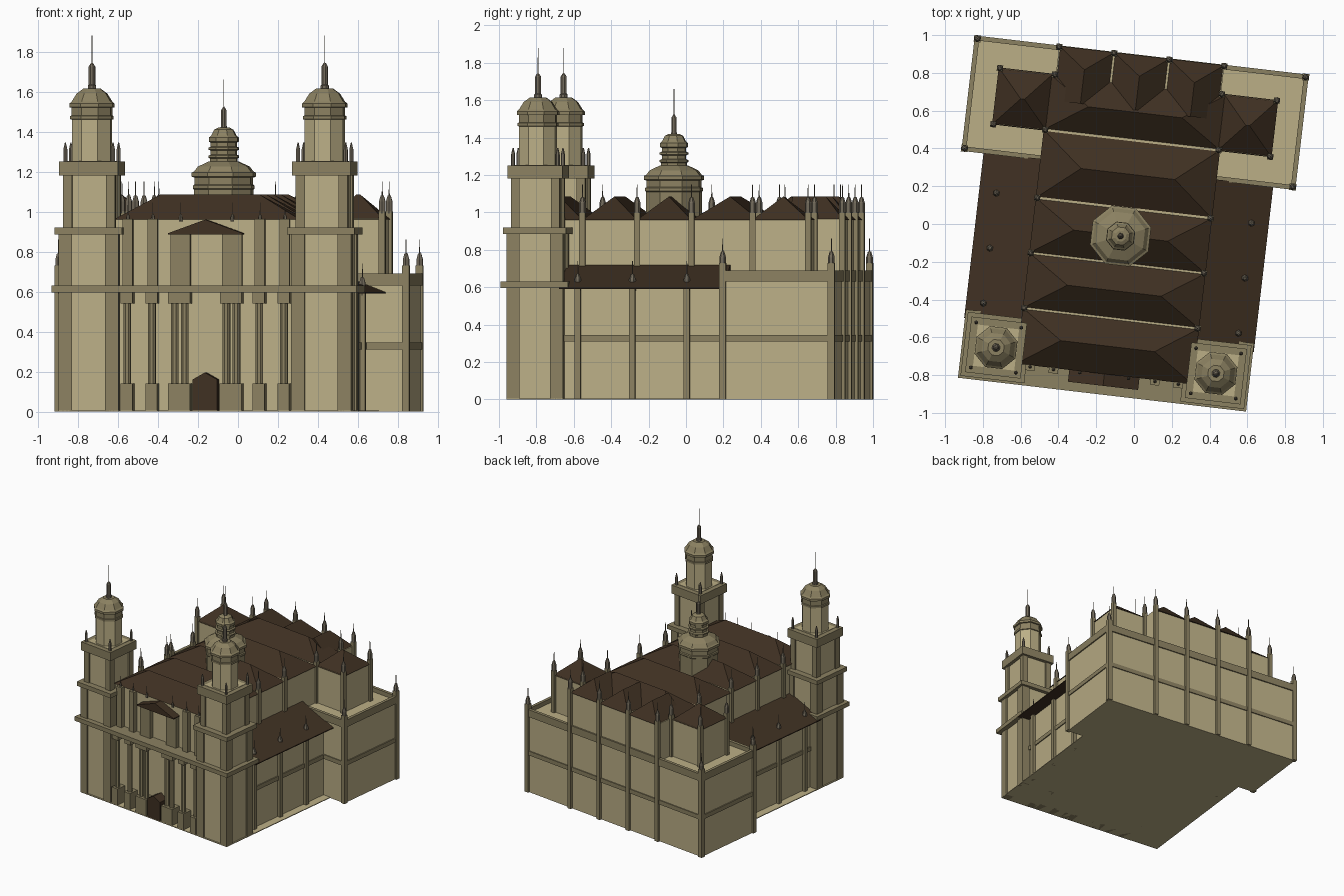
import bpy, bmesh, math
from mathutils import Matrix

if "Cube" in bpy.data.objects:
    bpy.data.objects.remove(bpy.data.objects["Cube"])

# the plan is symmetric about u = 0, then shifted and turned into place
M = Matrix.Rotation(math.radians(-6.7), 4, 'Z') @ Matrix.Translation((-0.063, 0, 0))

def material(name, col):
    m = bpy.data.materials.new(name)
    m.diffuse_color = (*col, 1)
    m.use_nodes = True
    m.node_tree.nodes["Principled BSDF"].inputs["Base Color"].default_value = m.diffuse_color
    return m

STONE = material("pale_stone", (.50, .43, .24))
TRIM = material("dark_stone", (.26, .22, .12))
ROOF = material("roof_tile", (.05, .03, .016))
SPIRE = material("grey_stone", (.17, .145, .105))

def finish(name, bm, mat):
    bmesh.ops.recalc_face_normals(bm, faces=bm.faces)
    bm.transform(M)
    me = bpy.data.meshes.new(name)
    bm.to_mesh(me)
    bm.free()
    me.materials.append(mat)
    bpy.context.collection.objects.link(bpy.data.objects.new(name, me))

def hull(bm, points, faces):
    vs = [bm.verts.new(p) for p in points]
    for f in faces:
        bm.faces.new([vs[i] for i in f])

def boxes(name, mat, items):
    """Each item: u0, u1, v0, v1, z0, z1"""
    bm = bmesh.new()
    for a, b, c, d, e, f in items:
        hull(bm, [(x, y, z) for z in (e, f) for x, y in ((a, c), (b, c), (b, d), (a, d))],
             [(3, 2, 1, 0), (4, 5, 6, 7), (0, 1, 5, 4), (1, 2, 6, 5), (2, 3, 7, 6), (3, 0, 4, 7)])
    finish(name, bm, mat)

def sq(u, v, h, z0, z1):
    return (u - h, u + h, v - h, v + h, z0, z1)

def both(a, b, c, d, e, f):
    return [(a, b, c, d, e, f), (-b, -a, c, d, e, f)]

def lathe(name, mat, centres, profile, n=8):
    """Faceted turned shape; centres are u, v, z offset"""
    bm = bmesh.new()
    for u, v, z0 in centres:
        rings = [[bm.verts.new((u + r * math.cos((i + .5) * math.tau / n),
                                v + r * math.sin((i + .5) * math.tau / n), z0 + z))
                  for i in range(n)] for r, z in profile]
        for lo, hi in zip(rings, rings[1:]):
            for i in range(n):
                bm.faces.new((lo[i], lo[(i + 1) % n], hi[(i + 1) % n], hi[i]))
        bm.faces.new(rings[0][::-1])
        bm.faces.new(rings[-1])
    finish(name, bm, mat)

def hip_roofs(name, items):
    """Each item: u0, u1, v0, v1, ridge start (u, v), ridge end (u, v); ridge along u"""
    bm = bmesh.new()
    for a, b, c, d, p, q in items:
        hull(bm, [(a, c, .96), (b, c, .96), (b, d, .96), (a, d, .96), (*p, 1.085), (*q, 1.085)],
             [(3, 2, 1, 0), (0, 1, 5, 4), (2, 3, 4, 5), (1, 2, 5), (3, 0, 4)])
    finish(name, bm, ROOF)

def prism(name, mat, profile, v0, v1):
    """Front-facing profile of (u, z) extruded along v"""
    bm = bmesh.new()
    n = len(profile)
    hull(bm, [(u, v, z) for v in (v0, v1) for u, z in profile],
         [tuple(range(n)), tuple(range(n, 2 * n))] +
         [(i, (i + 1) % n, (i + 1) % n + n, i + n) for i in range(n)])
    finish(name, bm, mat)

# floor slab and main masses
boxes("floor_slab", STONE, [(-.737, .737, -.886, .3, 0, .006)])
boxes("nave_walls", STONE, [(-.46, .46, -.80, .735, 0, .965), (-.44, .44, .7, .88, 0, .965)])
boxes("aisle_walls", STONE, both(.4, .67, -.65, .3, 0, .61))
boxes("transept_walls", STONE, [(-.88, .88, .288, .883, 0, .655)])
boxes("transept_upper_walls", STONE, both(.44, .735, .441, .735, .6, .965))

# lean-to aisle roofs
for s, side in ((-1, "left"), (1, "right")):
    prism(f"{side}_aisle_roof", ROOF,
          [(s * .44, .59), (s * .772, .59), (s * .772, .597), (s * .46, .72), (s * .44, .72)], -.60, .285)

# hipped roofs over nave bays, transept arms and the rear chapels
bays = [-.807, -.51, -.216, .077, .441, .735]
items = [(-.47, .47, a, b, (-.25, (a + b) / 2), (.25, (a + b) / 2)) for a, b in zip(bays, bays[1:])]
items += [(s * .6 - .145, s * .6 + .145, .436, .74, (s * .6 - .01, .588), (s * .6 + .01, .588)) for s in (-1, 1)]
hip_roofs("bay_roofs", items)
bm = bmesh.new()
for u in (-.293, 0, .293):
    hull(bm, [(u - .1465, .89, .96), (u + .1465, .89, .96), (u + .1465, .60, .96), (u - .1465, .60, .96),
              (u, .78, 1.085), (u, .60, 1.085)],
         [(0, 1, 2, 3), (0, 1, 4), (1, 2, 5, 4), (3, 0, 4, 5), (2, 3, 5)])
finish("chapel_roofs", bm, ROOF)

# horizontal bands and parapets
def ring(h, v0, v1, t, z0, z1):
    return [(-h, h, v0, v0 + t, z0, z1), (-h, h, v1 - t, v1, z0, z1)] + both(h - t, h, v0, v1, z0, z1)
boxes("transept_parapet", TRIM, ring(.89, .278, .893, .025, .63, .69))
boxes("transept_band", TRIM, ring(.888, .28, .891, .025, .31, .345))
boxes("aisle_band", TRIM, both(.6, .678, -.62, .3, .31, .345))

# buttresses with pinnacles
aisle = [(s * .68, v) for s in (-1, 1) for v in bays[1:4]]
nave = [(s * .462, v) for s in (-1, 1) for v in bays[1:5]]
arms = [(s * u, v) for s in (-1, 1) for u, v in ((.738, .438), (.738, .737), (.445, .737))]
rear = [(u, .886) for u in (-.44, -.147, .147, .44)]
corners = [(s * .875, v) for s in (-1, 1) for v in (.293, .878)]
boxes("buttresses", TRIM,
      [sq(u, v, .016, 0, .6) for u, v in aisle] + [sq(u, v, .016, .6, 1.0) for u, v in nave + arms] +
      [sq(u, v, .016, 0, 1.0) for u, v in rear] + [sq(u, v, .018, 0, .73) for u, v in corners])
PIN = [(.018, -.09), (.018, -.03), (.009, 0), (.003, .002), (.002, .07)]
lathe("pinnacles", SPIRE, [(u, v, 1.08) for u, v in nave + arms + rear] +
      [(u, v, .67) for u, v in aisle] + [(u, v, .79) for u, v in corners], PIN, 6)

# bell towers
T = [(s * .586, -.735) for s in (-1, 1)]
boxes("tower_walls", STONE, [sq(u, v, .14, 0, .9) for u, v in T] + [sq(u, v, .12, .9, 1.2) for u, v in T])
posts = []
for u, v in T:
    for i in (-1, 1):
        for j in (-1, 1):
            posts += [sq(u + i * .117, v + j * .117, .034, 0, .9),
                      sq(u + i * .108, v + j * .108, .023, .9, 1.2)]
boxes("tower_corner_posts", TRIM, posts)
boxes("tower_ledges", TRIM, [sq(u, v, h, a, b) for u, v in T
      for h, a, b in ((.182, .595, .63), (.17, .885, .92), (.148, 1.18, 1.25))])
boxes("tower_decks", STONE, [sq(u, v, .11, 1.2, 1.253) for u, v in T])
towers = [(u, v, 0) for u, v in T]
lathe("tower_drums", STONE, towers, [(.105, 1.25), (.105, 1.54)])
lathe("tower_domes", TRIM, towers,
      [(.107, 1.46), (.113, 1.462), (.113, 1.478), (.106, 1.48), (.106, 1.52), (.118, 1.522), (.118, 1.54),
       (.106, 1.55), (.08, 1.59), (.045, 1.615)])
lathe("tower_finials", SPIRE, towers,
      [(.022, 1.6), (.022, 1.63), (.017, 1.635), (.017, 1.725), (.008, 1.74), (.002, 1.745), (.0015, 1.88)])
lathe("tower_pinnacles", SPIRE, [(u + i * .12, v + j * .12, 0) for u, v in T for i in (-1, 1) for j in (-1, 1)],
      [(.011, 1.24), (.011, 1.31), (.003, 1.345)], 6)

# facade: ledge, columns on pedestals, pilasters, pediment and door
boxes("facade_ledge", TRIM, [(-.6, .6, -.917, -.79, .595, .63)])
cols = [s * u for s in (-1, 1) for u in (.395, .27, .155, .105)]
boxes("facade_pedestals", TRIM, [(u - .03, u + .03, -.885, -.79, 0, .14) for u in cols])
boxes("facade_capitals", TRIM, [(u - .03, u + .03, -.88, -.79, .54, .6) for u in cols])
lathe("facade_columns", TRIM, [(u, -.85, 0) for u in cols], [(.02, .14), (.02, .55)])
boxes("upper_pilasters", TRIM, [(u - .025, u + .025, -.835, -.79, .62, .89 if abs(u) < .2 else .962) for u in cols])
prism("pediment", ROOF, [(-.187, .885), (.187, .885), (.187, .892), (0, .96), (-.187, .892)], -.87, -.79)
prism("front_door", ROOF, [(-.062, 0), (.062, 0), (.062, .16), (0, .195), (-.062, .16)], -.885, -.79)
lathe("facade_spikes", SPIRE, [(s * u, -.815, .97) for s in (-1, 1) for u in (.395, .27, .13)],
      [(.01, -.02), (.008, .01), (.002, .02), (.0015, .075)], 6)

# central dome with lantern
C = [(0, -.072, 0)]
lathe("dome_drum", TRIM, C,
      [(.155, .96), (.155, 1.11), (.16, 1.115), (.16, 1.13), (.153, 1.135), (.153, 1.17), (.168, 1.175),
       (.168, 1.195), (.155, 1.2), (.135, 1.225), (.08, 1.25)])
lathe("dome_lantern", TRIM, C,
      [(.072, 1.24), (.072, 1.265), (.08, 1.27), (.08, 1.28), (.068, 1.285), (.068, 1.305), (.08, 1.31),
       (.08, 1.32), (.068, 1.325), (.068, 1.345), (.078, 1.35), (.078, 1.37), (.066, 1.38), (.05, 1.41), (.03, 1.42)])
lathe("dome_finial", SPIRE, C,
      [(.018, 1.41), (.015, 1.43), (.015, 1.505), (.006, 1.52), (.002, 1.525), (.0015, 1.66)])
